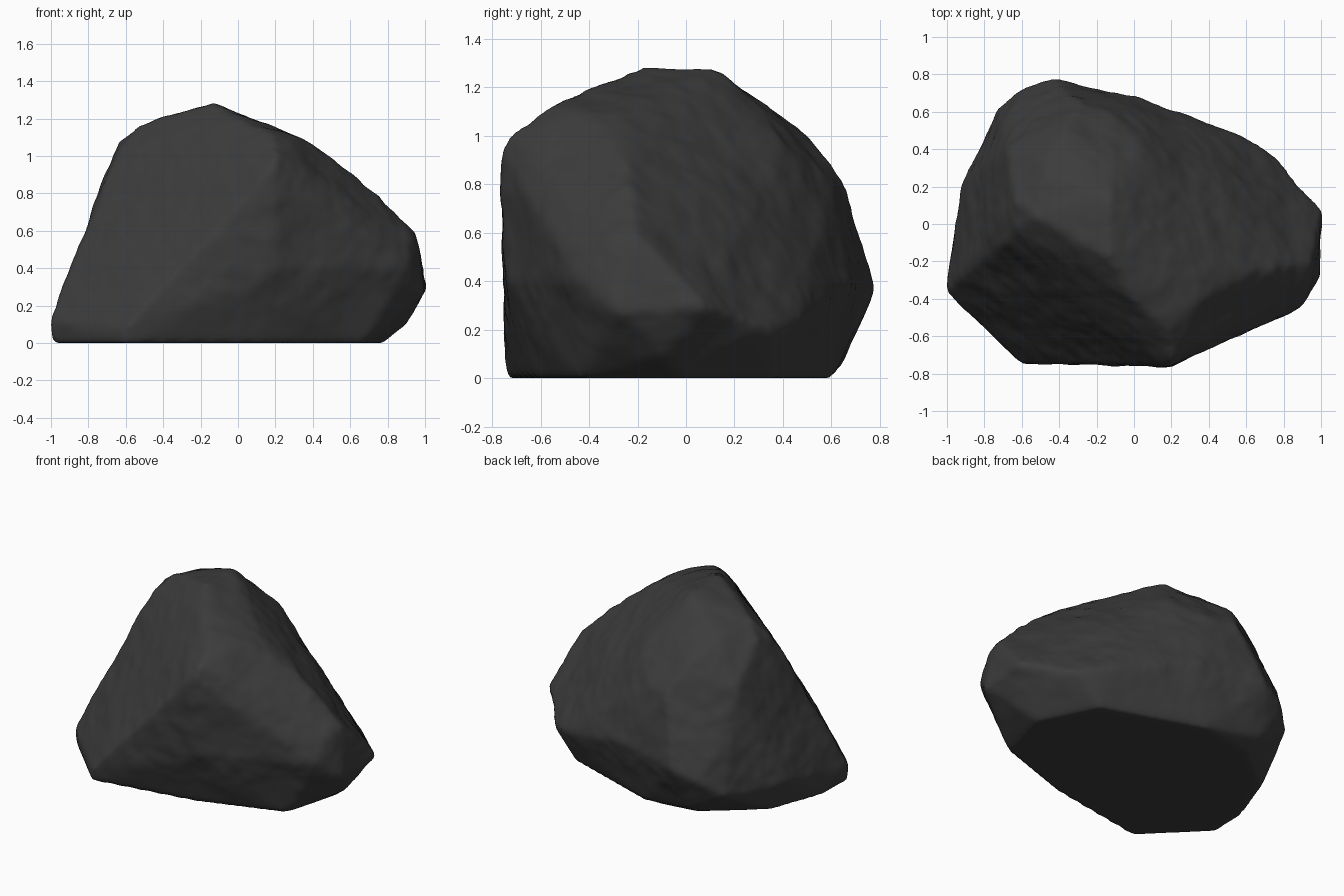
import bpy
import bmesh
from mathutils import Vector, noise

default_cube = bpy.data.objects.get("Cube")
if default_cube:
    bpy.data.objects.remove(default_cube, do_unlink=True)

# Corner points of the boulder, layer by layer
footprint = [(-.99, -.36), (-.61, -.74), (.11, -.62), (.67, -.43),
             (.78, -.02), (.59, .37), (-.09, .6), (-.48, .54),
             (-.84, .25), (-.97, -.1)]
belt = [(-1.01, -.36, .12), (-.6, -.75, .08), (-.92, .2, .2), (-.73, .63, .2),
        (-.5, .65, .06), (-.61, .72, .3), (-.43, .78, .37), (.03, .68, .4),
        (.58, .47, .24), (.77, .35, .2), (1.01, .07, .3), (1, -.28, .27),
        (.9, -.1, .1), (.9, -.44, .4), (.21, -.74, .4), (-.02, -.755, .6)]
shoulder = [(.19, -.765, .94), (.21, -.72, 1.01), (.95, -.2, .6),
            (.92, -.33, .56), (.35, -.4, 1.1), (.35, -.25, 1.09),
            (.66, -.25, .87), (.75, .1, .53), (.05, .4, .96), (.3, .35, .72),
            (-.12, .6, .81), (-.3, .66, .8), (-.5, .49, .92), (-.68, .41, .84)]
crown = [(-.13, .12, 1.28), (-.13, -.18, 1.28),
         (-.53, .04, 1.17), (-.63, -.05, 1.04), (-.64, .12, 1.08),
         (-.48, .32, 1.11), (-.38, .5, 1.01), (-.1, .32, 1.12),
         (0, -.4, 1.2), (.18, -.56, 1.12)]


def hull_mesh(points):
    """Wrap a closed convex skin around the given points."""
    bm = bmesh.new()
    for p in points:
        bm.verts.new(p)
    bmesh.ops.convex_hull(bm, input=bm.verts[:])
    loose = [v for v in bm.verts if not v.link_faces]
    bmesh.ops.delete(bm, geom=loose, context="VERTS")
    mesh = bpy.data.meshes.new("boulder")
    bm.to_mesh(mesh)
    bm.free()
    return mesh


def bake_modifiers(obj):
    """Replace the object's mesh with its modified shape."""
    graph = bpy.context.evaluated_depsgraph_get()
    baked = bpy.data.meshes.new_from_object(obj.evaluated_get(graph))
    obj.modifiers.clear()
    obj.data = baked


def roughen(mesh):
    """Push the surface in and out with layered noise, keeping the base flat."""
    offsets = []
    for v in mesh.vertices:
        broad = noise.fractal(v.co * 3, 1.0, 2.0, 3)
        fine = noise.fractal(v.co * 8 + Vector((3, 5, 1)), 1.0, 2.0, 3)
        strength = max(0, min(1, v.co.z * 4))
        offsets.append(v.normal * (broad * .012 + fine * .006) * strength)
    for v, offset in zip(mesh.vertices, offsets):
        v.co += offset


# Boulder body: faceted hull, worn edges, rough skin
corners = [(x, y, 0) for x, y in footprint] + belt + shoulder + crown
boulder = bpy.data.objects.new("boulder", hull_mesh(corners))
bpy.context.collection.objects.link(boulder)

remesh = boulder.modifiers.new("even_grid", "REMESH")
remesh.mode = "VOXEL"
remesh.voxel_size = 0.022
wear = boulder.modifiers.new("worn_edges", "SMOOTH")
wear.factor = 0.5
wear.iterations = 6
bake_modifiers(boulder)
roughen(boulder.data)

# Dark stone colour
stone = bpy.data.materials.new("dark_grey_stone")
stone.use_nodes = True
colour = (.045, .045, .045, 1)
stone.diffuse_color = colour
shader = stone.node_tree.nodes["Principled BSDF"]
shader.inputs["Base Color"].default_value = colour
shader.inputs["Roughness"].default_value = 0.9
boulder.data.materials.clear()
boulder.data.materials.append(stone)

# Smooth shading
for face in boulder.data.polygons:
    face.use_smooth = True
    face.material_index = 0
boulder.data.update()
